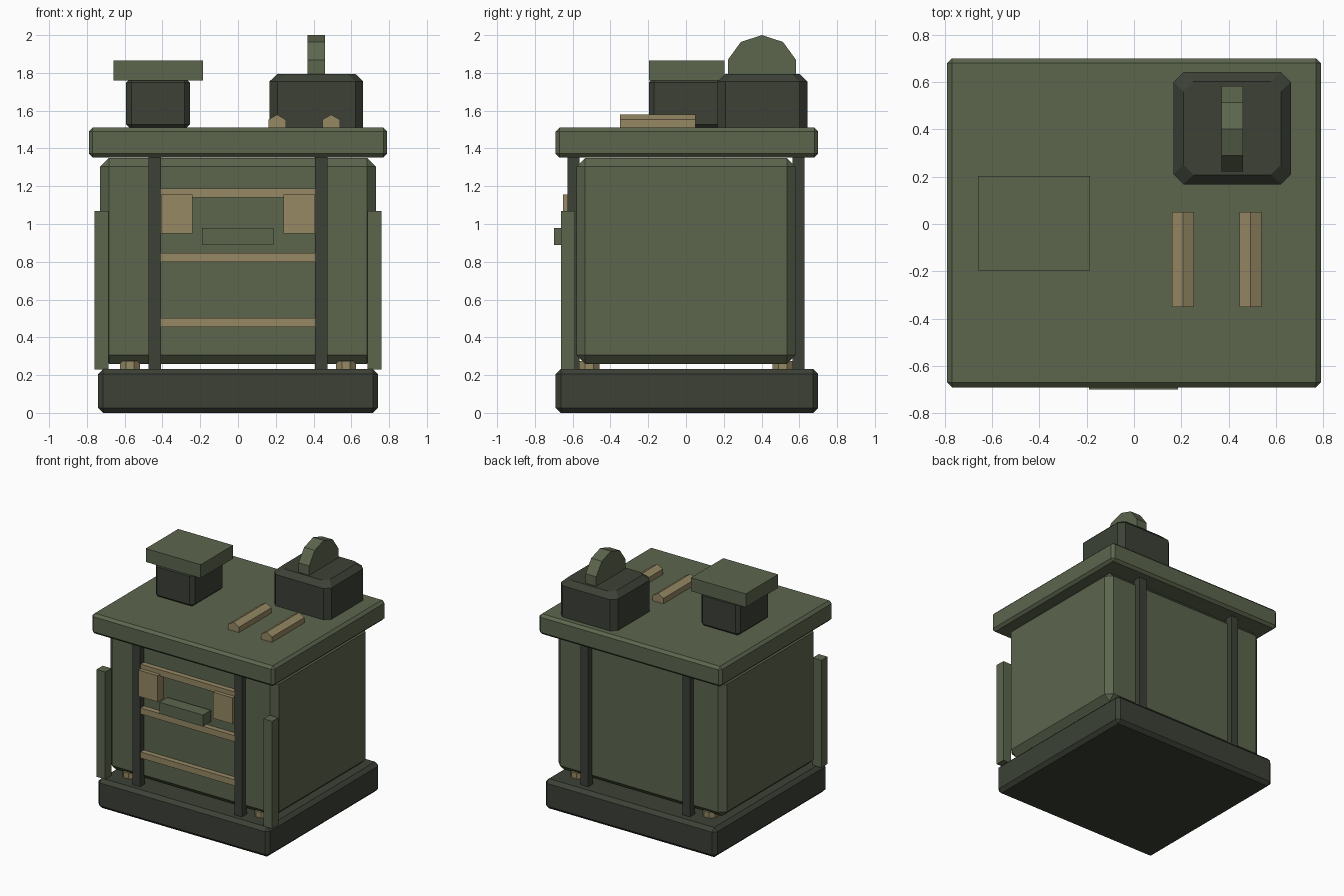
import bpy, bmesh, math
from mathutils import Matrix

if "Cube" in bpy.data.objects:
    bpy.data.objects.remove(bpy.data.objects["Cube"])


def material(name, rgb):
    m = bpy.data.materials.new(name)
    m.diffuse_color = (*rgb, 1)
    m.use_nodes = True
    m.node_tree.nodes["Principled BSDF"].inputs["Base Color"].default_value = m.diffuse_color
    return m


GREEN = material("olive green", (0.107, 0.133, 0.076))
DARK = material("dark green", (0.045, 0.053, 0.037))
TAN = material("tan", (0.305, 0.246, 0.127))


def finish(bm, name, mat):
    bmesh.ops.recalc_face_normals(bm, faces=bm.faces)
    me = bpy.data.meshes.new(name)
    bm.to_mesh(me)
    bm.free()
    me.materials.append(mat)
    ob = bpy.data.objects.new(name, me)
    bpy.context.collection.objects.link(ob)
    return ob


def box(name, mat, x, y, z, bevel=0.0):
    """Box between (min, max) pairs with optional chamfer on every edge."""
    bm = bmesh.new()
    bmesh.ops.create_cube(bm, size=1)
    for v in bm.verts:
        v.co = [(r[0] + r[1]) / 2 + c * (r[1] - r[0]) for r, c in zip((x, y, z), v.co)]
    if bevel:
        bmesh.ops.bevel(bm, geom=bm.edges[:], offset=bevel, segments=1,
                        profile=0.5, affect='EDGES')
    return finish(bm, name, mat)


def prism(name, mat, sides, radius, depth, centre, axis, turn=0.0):
    """Regular prism lying along the given axis."""
    bm = bmesh.new()
    bmesh.ops.create_cone(bm, cap_ends=True, segments=sides, radius1=radius,
                          radius2=radius, depth=depth)
    rot = {'x': Matrix.Rotation(math.pi / 2, 4, 'Y'),
           'y': Matrix.Rotation(math.pi / 2, 4, 'X'),
           'z': Matrix.Identity(4)}[axis]
    bm.transform(Matrix.Translation(centre) @ rot @ Matrix.Rotation(turn, 4, 'Z'))
    return finish(bm, name, mat)


def octagon_block(name, mat, cx, cy, levels, cut):
    """Corner-cut block from (half x, half y, z) levels."""
    bm = bmesh.new()
    rings = []
    for hx, hy, z in levels:
        pts = [(hx, -hy + cut), (hx, hy - cut), (hx - cut, hy), (-hx + cut, hy),
               (-hx, hy - cut), (-hx, -hy + cut), (-hx + cut, -hy), (hx - cut, -hy)]
        rings.append([bm.verts.new((cx + px, cy + py, z)) for px, py in pts])
    for a, b in zip(rings, rings[1:]):
        for i in range(8):
            j = (i + 1) % 8
            bm.faces.new((a[i], a[j], b[j], b[i]))
    bm.faces.new(rings[0])
    bm.faces.new(rings[-1])
    return finish(bm, name, mat)


# Main masses
box("base", DARK, (-0.742, 0.742), (-0.69, 0.70), (0, 0.232), 0.027)
box("body", GREEN, (-0.73, 0.73), (-0.58, 0.58), (0.26, 1.35), 0.046)
box("lid", GREEN, (-0.79, 0.79), (-0.69, 0.70), (1.352, 1.51), 0.02)

# Mirrored parts: struts, feet, front corner posts, door pads
for s, side in ((-1, "left"), (1, "right")):
    def mx(a, b):
        return tuple(sorted((s * a, s * b)))
    for t, end in ((-1, "front"), (1, "back")):
        box(f"{end}_strut_{side}", DARK, mx(0.408, 0.473),
            tuple(sorted((t * 0.565, t * 0.627))), (0.22, 1.36))
        prism(f"{end}_foot_{side}", TAN, 8, 0.058, 0.06,
              (s * 0.572, t * 0.512, 0.245), 'z', math.pi / 8)
    box(f"corner_post_{side}", GREEN, mx(0.685, 0.76), (-0.663, -0.587), (0.23, 1.07))
    box(f"door_pad_{side}", TAN, mx(0.24, 0.407), (-0.65, -0.57), (0.95, 1.155))

# Front bars and handle
for i, z in enumerate((0.478, 0.823, 1.165)):
    box(f"front_bar_{i + 1}", TAN, (-0.41, 0.41), (-0.62, -0.57), (z - 0.024, z + 0.024))
box("front_handle", GREEN, (-0.19, 0.187), (-0.70, -0.60), (0.89, 0.98))

# Chimney and cap
box("chimney", DARK, (-0.592, -0.255), (-0.197, 0.197), (1.50, 1.775), 0.027)
box("chimney_cap", GREEN, (-0.66, -0.185), (-0.197, 0.203), (1.76, 1.865))

# Top housing with wheel
octagon_block("housing", DARK, 0.415, 0.405,
              [(0.248, 0.237, 1.50), (0.248, 0.237, 1.755), (0.206, 0.197, 1.795)], 0.042)
prism("wheel", GREEN, 10, 0.19, 0.092, (0.415, 0.402, 1.81), 'x')

# Top rails
for i, x in enumerate((0.207, 0.493)):
    prism(f"top_rail_{i + 1}", TAN, 6, 0.054, 0.40, (x, -0.15, 1.525), 'y', math.pi / 6 * 0)
# Orient polygons so that one corner points up
for ob in bpy.data.objects:
    if ob.name.startswith(("top_rail", "wheel")):
        co = [v.co for v in ob.data.vertices]
        c = sum((v for v in co[1:]), co[0].copy()) / len(co)
        axis = 'X' if ob.name == "wheel" else 'Y'
        top = max(v.z for v in co) - c.z
        n = len(co) // 2
        r = 0.19 if axis == 'X' else 0.054
        if top < r - 0.001:
            ang = math.pi / n if axis == 'Y' or n % 4 else 0
            ob.data.transform(Matrix.Translation(c) @ Matrix.Rotation(ang, 4, axis)
                              @ Matrix.Translation(-c))
